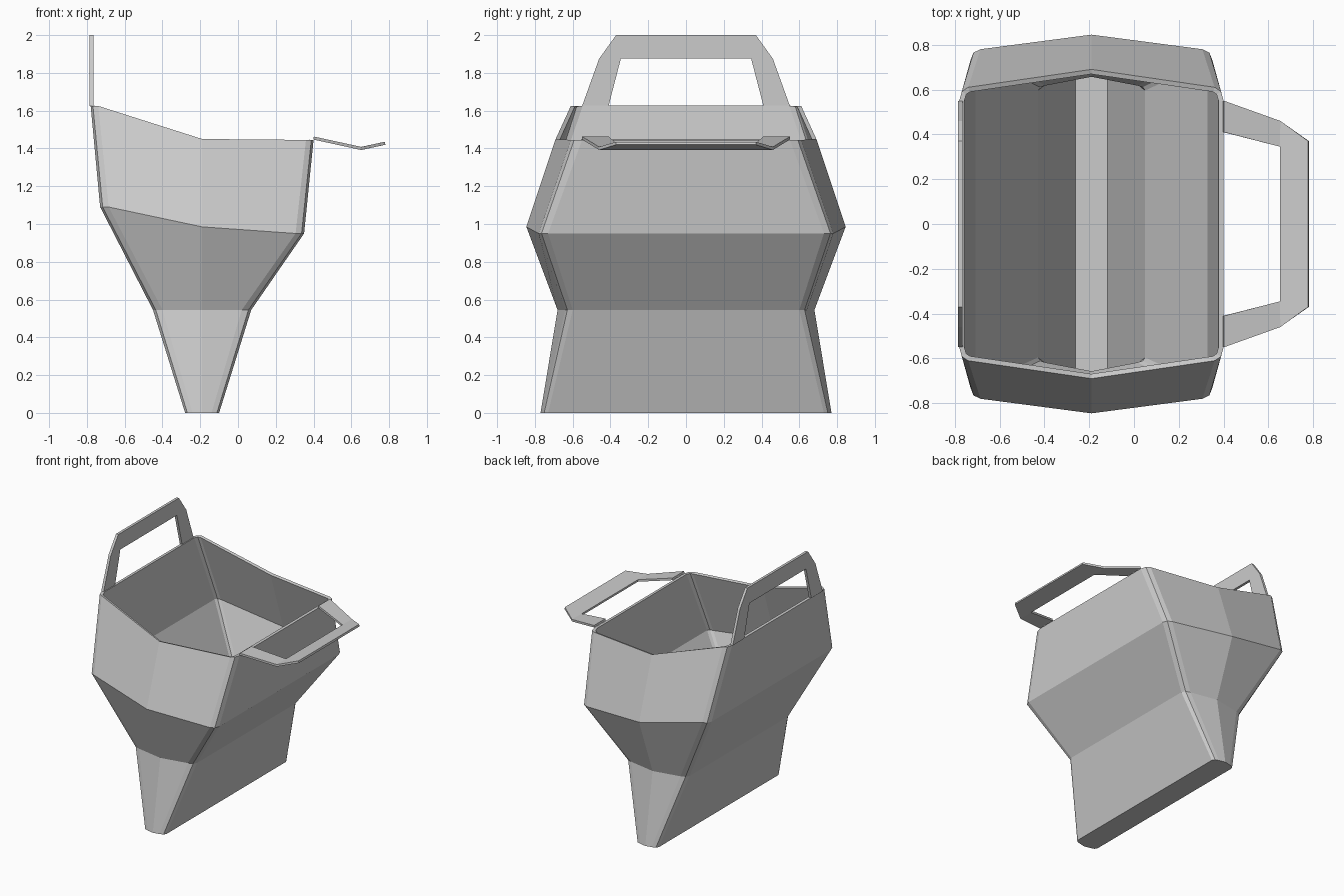
import bpy

if "Cube" in bpy.data.objects:
    bpy.data.objects.remove(bpy.data.objects["Cube"], do_unlink=True)

# Single plain grey
GREY = (0.6, 0.6, 0.6, 1.0)
grey = bpy.data.materials.new("plain grey")
grey.use_nodes = True
grey.diffuse_color = GREY
grey.node_tree.nodes["Principled BSDF"].inputs["Base Color"].default_value = GREY


def make_shell(name, verts, faces, thickness, offset):
    """Flat-shaded sheet thickened with a solidify modifier."""
    mesh = bpy.data.meshes.new(name)
    mesh.from_pydata(verts, [], faces)
    mesh.materials.append(grey)
    obj = bpy.data.objects.new(name, mesh)
    bpy.context.collection.objects.link(obj)
    mod = obj.modifiers.new("thickness", "SOLIDIFY")
    mod.thickness = thickness
    mod.offset = offset
    mod.use_even_offset = True
    return obj


MID_X = -0.19


def ring(xl, xr, y_flat, y_corner, y_mid, zl, zm, zr, cut):
    """Cross-section with straight sides, eased corners and pointed ends."""
    y_ease = y_flat + 0.7 * (y_corner - y_flat)
    half = [
        (xr, y_flat, zr), (xr - 0.3 * cut, y_ease, zr), (xr - cut, y_corner, zr),
        (MID_X, y_mid, zm),
        (xl + cut, y_corner, zl), (xl + 0.3 * cut, y_ease, zl), (xl, y_flat, zl),
    ]
    return half + [(x, -y, z) for x, y, z in reversed(half)]


# Hopper body: base, waist, belt and sloping rim
rings = [
    ring(-0.28, -0.10, 0.73, 0.76, 0.77, 0, 0, 0, 0.04),
    ring(-0.45, 0.07, 0.60, 0.64, 0.68, 0.545, 0.545, 0.545, 0.05),
    ring(-0.73, 0.35, 0.73, 0.78, 0.845, 1.09, 0.985, 0.95, 0.045),
    ring(-0.78, 0.40, 0.55, 0.61, 0.69, 1.625, 1.45, 1.445, 0.04),
]
n = len(rings[0])
verts = [p for r in rings for p in r]
faces = [tuple(reversed(range(n)))]
for level in range(len(rings) - 1):
    low, high = level * n, (level + 1) * n
    for i in range(n):
        j = (i + 1) % n
        faces.append((low + i, low + j, high + j, high + i))
make_shell("hopper_body", verts, faces, 0.022, -1)

# Handles: (distance from rim, half width)
OUTLINE = [(0, 0.55), (0.25, 0.46), (0.375, 0.37), (0, 0.41), (0.25, 0.345)]


def handle(name, place, thickness):
    pts = [place(d, s * w) for s in (1, -1) for d, w in OUTLINE]
    make_shell(name, pts, [(0, 1, 4, 3), (5, 8, 9, 6), (1, 2, 7, 6, 9, 4)], thickness, 0)


def upright(d, y):
    return (-0.775, y, 1.625 + d)


def outward(d, y):
    # Dips away from the rim, then lifts at the grip
    z = 1.455 - 0.22 * d if d <= 0.25 else 1.40 + 0.22 * (d - 0.25)
    return (0.40 + d * 1.01, y, z)


handle("upright_handle", upright, 0.02)
handle("side_handle", outward, 0.016)
